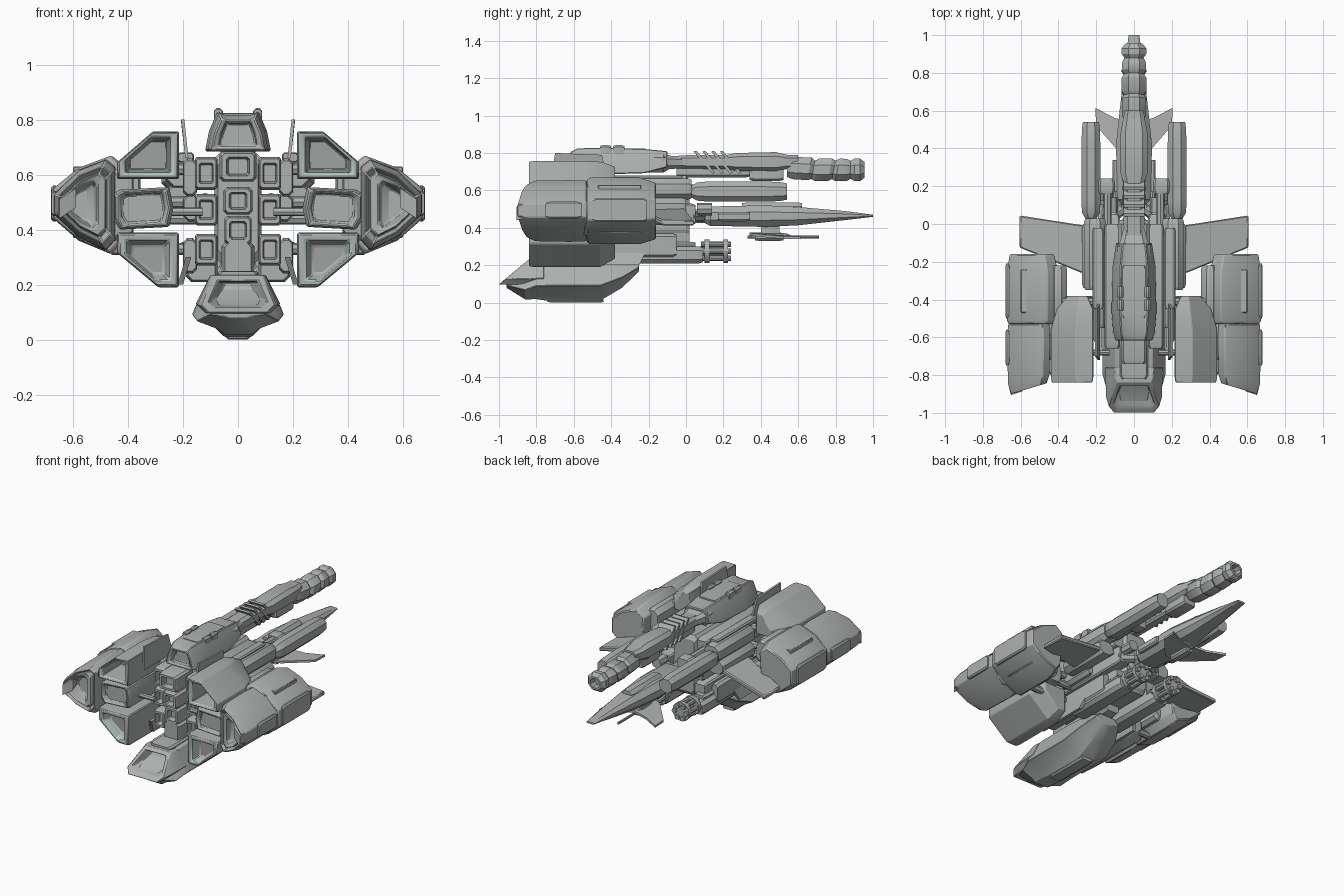
import bpy, bmesh, math
from mathutils import Vector, Matrix


def material(name, rgb):
    m = bpy.data.materials.new(name)
    m.diffuse_color = (*rgb, 1)
    return m


GREY = material("hull grey", (0.42, 0.44, 0.435))
DARK = material("recess grey", (0.34, 0.36, 0.355))
MINT = material("pale mint trim", (0.46, 0.58, 0.52))


def finish(name, bm, mirror=False, bevel=0.0, mat=GREY):
    bmesh.ops.recalc_face_normals(bm, faces=bm.faces)
    me = bpy.data.meshes.new(name)
    bm.to_mesh(me)
    bm.free()
    for m in (mat, DARK, MINT):
        me.materials.append(m)
    ob = bpy.data.objects.new(name, me)
    bpy.context.collection.objects.link(ob)
    if bevel:
        b = ob.modifiers.new("edge", 'BEVEL')
        b.width, b.segments, b.limit_method = bevel, 1, 'ANGLE'
        b.angle_limit = math.radians(35)
    if mirror:
        m = ob.modifiers.new("mirror", 'MIRROR')
        m.use_axis[0], m.use_mirror_merge = True, False
    return ob


def loft(name, prof, stations, mirror=False, bevel=0.0, mat=GREY, mouth=None):
    """Skin an (x, z) outline along y; station = y, sx, sz, dx, dz, x shear, z shear."""
    cx = (min(p[0] for p in prof) + max(p[0] for p in prof)) / 2
    cz = (min(p[1] for p in prof) + max(p[1] for p in prof)) / 2
    bm = bmesh.new()
    rings = []
    for s in stations:
        y, sx, sz, dx, dz, kx, kz = list(s) + [0] * (7 - len(s))
        rings.append([bm.verts.new((cx + (x - cx) * sx + dx,
                                    y + kx * (x - cx) * sx + kz * (z - cz) * sz,
                                    cz + (z - cz) * sz + dz)) for x, z in prof])
    n = len(prof)
    cap = bm.faces.new(rings[0])
    if mouth is not None:
        cap.material_index = 1
    bm.faces.new(rings[-1])
    for k, (a, b) in enumerate(zip(rings, rings[1:])):
        for i in range(n):
            f = bm.faces.new((a[i], a[(i + 1) % n], b[(i + 1) % n], b[i]))
            if mouth is not None and k == mouth:
                f.material_index = 2
    return finish(name, bm, mirror, bevel, mat)


def octo(x0, x1, z0, z1, c):
    return [(x0 + c, z0), (x1 - c, z0), (x1, z0 + c), (x1, z1 - c),
            (x1 - c, z1), (x0 + c, z1), (x0, z1 - c), (x0, z0 + c)]


def block(name, x0, x1, y0, y1, z0, z1, c=0.012, mirror=False, recess=0.0, mat=GREY):
    st = [(y0 + recess, .5, .5), (y0, .62, .62)] if recess else []
    t = min(0.02, (y1 - y0) / 4)
    st += [(y0, .86, .86), (y0 + t, 1, 1), (y1 - t, 1, 1), (y1, .86, .86)]
    return loft(name, octo(x0, x1, z0, z1, c), st, mirror, mat=mat)


def plate(name, pts, offset, mirror=False, bevel=0.0):
    """Solid slab: 3D outline swept by an offset vector."""
    bm = bmesh.new()
    f = bm.faces.new([bm.verts.new(p) for p in pts])
    r = bmesh.ops.extrude_face_region(bm, geom=[f])
    bmesh.ops.translate(bm, vec=offset, verts=[v for v in r["geom"] if isinstance(v, bmesh.types.BMVert)])
    return finish(name, bm, mirror, bevel)


def rod(name, a, b, r, sides=10, mirror=False):
    a, b = Vector(a), Vector(b)
    bm = bmesh.new()
    m = Matrix.Translation((a + b) / 2) @ (b - a).to_track_quat('Z', 'Y').to_matrix().to_4x4()
    bmesh.ops.create_cone(bm, cap_ends=True, segments=sides, radius1=r, radius2=r,
                          depth=(b - a).length, matrix=m)
    return finish(name, bm, mirror)


# Upper and lower inner engine pods with hollow fronts
upper = [(.215, .585), (.44, .585), (.44, .645), (.31, .757), (.215, .757)]
loft("upper_pod", upper, [(-.66, .6, .6), (-.83, .72, .74), (-.84, .8, .82), (-.84, .95, .95),
     (-.81, 1, 1), (-.56, 1, 1), (-.45, .85, .95, -.015), (-.38, .45, .75, -.03, -.01)],
     True, .006, mouth=1)
lower = [(.215, .39), (.215, .19), (.29, .19), (.44, .315), (.44, .39)]
loft("lower_pod", lower, [(-.78, .5, .5), (-.80, .62, .64), (-.84, .7, .72), (-.84, .95, .95),
     (-.81, 1, 1), (-.46, 1, 1), (-.38, .7, .75, -.03, .02)], True, .006, mouth=1)

# Middle inner engine block between the pods
loft("middle_block", [(.25, .41), (.43, .40), (.455, .44), (.455, .53), (.43, .545), (.25, .555), (.235, .48)],
     [(-.77, .7, .7), (-.79, .75, .75), (-.80, .88, .88), (-.77, 1, 1), (-.45, 1, 1), (-.38, .9, .9)], True, .005)
block("pod_spine", .38, .47, -.72, -.25, .36, .62, .02, True)

# Outer nacelle: nested hollow front shell, rear band and side panels
shell = [(.445, .36), (.48, .32), (.58, .37), (.67, .455), (.67, .53), (.58, .62), (.48, .66), (.445, .63)]
loft("outer_nacelle_front", shell,
     [(-.80, .28, .32, .02), (-.82, .42, .45, .01), (-.865, .50, .52, .01, 0, -.2), (-.87, .66, .66, 0, 0, -.3),
      (-.84, .70, .70, 0, 0, -.3), (-.875, .84, .82, 0, 0, -.3), (-.82, .98, .96, 0, 0, -.2),
      (-.62, 1, .98), (-.53, .98, .96)], True, .004)
block("nacelle_collar", .46, .62, -.56, -.48, .36, .62, .05, True)
rear = [(.42, .36), (.46, .31), (.58, .36), (.672, .44), (.672, .55), (.58, .625), (.46, .67), (.40, .62)]
loft("outer_nacelle_rear", rear, [(-.53, .94, .94), (-.51, 1, 1), (-.25, 1, 1), (-.16, .86, .85, .005)],
     True, .006)
block("nacelle_shoulder", .355, .45, -.51, -.22, .50, .645, .03, True)
block("nacelle_side_panel", .655, .68, -.50, -.21, .43, .56, .008, True)
block("nacelle_front_fin", .655, .68, -.75, -.56, .45, .54, .008, True)
plate("nacelle_tip", [(.59, -.84, .575), (.65, -.78, .54), (.66, -.84, .53), (.65, -.905, .51), (.59, -.885, .55)],
      (0, 0, -.07), True)
for z in (.37, .59):
    plate("nacelle_panel", [(.49, -.47, z), (.60, -.47, z), (.60, -.24, z), (.49, -.24, z)], (0, 0, .04), True, .004)

# Lower hull with sloping intake, keel and deck
hull = [(-.05, .01), (.05, .01), (.085, .045), (.167, .09), (.155, .12), (.1, .235), (-.1, .235), (-.155, .12), (-.167, .09), (-.085, .045)]
loft("lower_hull", hull,
     [(-.96, .6, .16, 0, -.025), (-.86, .9, .62, 0, -.035), (-.80, 1, .88, 0, -.005), (-.74, 1, 1), (-.46, 1, 1),
      (-.34, .85, .68, 0, .035), (-.25, .55, .25, 0, .075)], bevel=.006)
lip = [(-.11, .095), (.11, .095), (.14, .125), (.095, .235), (-.095, .235), (-.14, .125)]
loft("hull_intake", lip, [(-.84, .5, .45, 0, .01, 0, .6), (-.905, .74, .64, 0, 0, 0, 1.2), (-.92, .78, .7, 0, 0, 0, 1.2),
     (-.92, .96, .96, 0, 0, 0, 1.2), (-.88, 1.06, 1, 0, 0, 0, 1), (-.76, 1.1, .9)], bevel=.003)
block("keel", -.045, .045, -.74, -.44, 0, .06, .01)
block("hull_deck", -.075, .075, -.82, -.35, .21, .25, .01)
loft("hull_neck", octo(-.06, .06, .22, .36, .02), [(-.70, .8, .9), (-.66, 1, 1), (-.3, 1, 1), (-.2, .8, .8)])

# Central stack and rows of small square thrusters
block("central_core", -.085, .085, -.58, .02, .28, .68, .02)
for z0, z1, w, y in ((.575, .685, .068, -.74), (.455, .555, .052, -.72), (.345, .45, .05, -.70)):
    block("central_thruster", -w, w, y, -.4, z0, z1, .012, recess=.04)
for z0, z1, back in ((.545, .665, .0), (.415, .53, .05), (.27, .385, .02)):
    block("side_thruster", .075, .157, -.66, back, z0, z1, .008, True, .04)
for z0, z1 in ((.52, .66), (.24, .37)):
    block("rear_frame", .15, .20, -.55, -.05, z0, z1, .015, True)
block("mid_frame", .14, .20, -.45, -.2, .43, .53, .02, True)
for z in (.44, .50, .62, .33):
    rod("pod_strut", (.1, -.41, z), (.46, -.41, z), .022, 8, True)
rod("front_pipe", (.13, -.68, .465), (.24, -.68, .465), .016, 8, True)

# Top housing at the root of the cannon
loft("cannon_housing", [(-.12, .685), (.12, .685), (.105, .76), (.075, .83), (.05, .82), (-.05, .82), (-.075, .83), (-.105, .76)],
     [(-.57, .55, .6, 0, -.01), (-.61, .6, .6, 0, -.01), (-.62, .8, .8, 0, -.01), (-.58, .92, .95),
      (-.46, 1, 1), (-.22, .95, .9), (-.10, .8, .6, 0, .01)], bevel=.005)
for y in (-.46, -.39):
    block("housing_horn", .055, .088, y, y + .06, .78, .842, .01, True)
block("housing_saddle", -.07, .07, -.5, -.22, .795, .825, .01)
plate("upright_vane", [(.18, -.72, .66), (.18, -.42, .66), (.195, -.45, .79), (.195, -.70, .80)], (.012, 0, 0), True)
plate("lower_vane", [(.17, -.66, .30), (.17, -.2, .30), (.2, -.25, .2), (.2, -.6, .2)], (.02, 0, 0), True)

# Long cannon with ribs and segmented muzzle
loft("cannon_base", octo(-.09, .09, .69, .81, .03), [(-.27, .9, .9), (-.12, 1, .9), (-.09, .8, .6), (.0, .55, .5)])
loft("cannon_body", octo(-.055, .055, .705, .80, .02), [(-.1, .9, .6), (.0, 1, .75), (.22, 1, .8), (.27, 1.3, 1.0),
     (.48, 1.3, 1.1), (.54, 1.1, .8), (.6, .9, .8)])
block("cannon_magazine", -.05, .05, .34, .52, .65, .73, .012)
block("cannon_tray", -.035, .035, -.05, .34, .67, .73, .012)
for i in range(4):
    y = .04 + i * .047
    plate("cooling_rib", [(-.055, y, .808), (.055, y, .808), (.06, y + .1, .69), (-.06, y + .1, .69)], (0, .016, .004))
loft("cannon_muzzle", octo(-.065, .065, .65, .77, .035),
     [(.54, .7, .8, 0, .01), (.57, .95, 1, 0, .01), (.66, 1, 1, 0, .005, 0, .2), (.68, .8, .82, 0, 0, 0, .2),
      (.70, 1, 1, 0, 0, 0, .2), (.77, 1, 1, 0, 0, 0, .2), (.79, .8, .82, 0, 0, 0, .2), (.81, 1, 1, 0, 0, 0, .2),
      (.86, .95, .98), (.88, .78, .8), (.90, 1, 1), (.93, 1, 1), (.955, .7, .7), (.955, .5, .5), (.91, .45, .45)])

# Slender fighter fuselage below the cannon
loft("nose_fuselage", octo(-.095, .095, .405, .52, .035),
     [(-.15, .5, .6), (-.08, .85, 1), (.0, .8, .9), (.04, .55, .6), (.1, .6, .65), (.13, .95, .9), (.42, 1, 1),
      (.60, .80, .85), (.85, .5, .42, 0, .003), (1.0, .3, .1, 0, .002)])
block("side_intake", .08, .115, .17, .34, .435, .485, .01, True)
block("canopy", -.04, .04, .3, .62, .49, .535, .02)
block("canard_pylon", -.03, .03, .40, .50, .35, .42, .01)
plate("canard", [(0, .34, .375), (.06, .36, .37), (.2, .52, .355), (.205, .615, .355), (.1, .56, .36), (0, .54, .37)],
      (0, 0, -.014), True)
rod("nose_gun", (0, .33, .352), (0, .71, .352), .008, 8)
block("gun_pod", -.03, .03, .37, .52, .33, .375, .012)
rod("fuselage_joint", (.06, .08, .46), (.14, .02, .46), .03, 8, True)
rod("joint_ball", (.12, .06, .50), (.12, .14, .50), .034, 8, True)

# Swept side wings
plate("wing", [(.15, .0, .515), (.25, -.01, .505), (.605, .045, .44), (.605, -.125, .44), (.25, -.27, .505), (.15, -.3, .515)],
      (0, 0, -.028), True, .006)
block("wing_root", .155, .275, -.34, .0, .46, .56, .03, True)

# Upper side launchers
block("launcher_base", .15, .265, -.35, .03, .55, .665, .03, True)
block("launcher_lid", .16, .22, -.45, -.02, .645, .68, .008, True)
loft("launcher", octo(.178, .278, .54, .648, .028), [(.03, .6, .6), (.06, .95, .9), (.12, 1, 1), (.40, 1, 1),
     (.50, .96, .95), (.54, .85, .8)], True)
rod("launcher_link", (.14, -.05, .61), (.14, .2, .61), .022, 8, True)
block("launcher_clamp", .10, .19, .16, .24, .57, .64, .012, True)

# Lower rotary guns with barrel clusters
block("gun_body", .075, .19, -.36, .09, .21, .30, .02, True)
block("gun_cover", .09, .17, -.30, .05, .29, .325, .012, True)
rod("gun_axle", (.12, .05, .275), (.12, .2, .275), .026, 10, True)
for y in (.10, .20):
    rod("gun_ring", (.12, y, .275), (.12, y + .025, .275), .062, 12, True)
for i in range(6):
    a = i * math.pi / 3
    x, z = .12 + .043 * math.cos(a), .275 + .043 * math.sin(a)
    rod("gun_barrel", (x, .08, z), (x, .24, z), .015, 8, True)

# Smooth shading with sharp edges kept
for o in bpy.context.collection.objects:
    o.select_set(True)
    bpy.context.view_layer.objects.active = o
bpy.ops.object.shade_smooth_by_angle(angle=math.radians(30))
